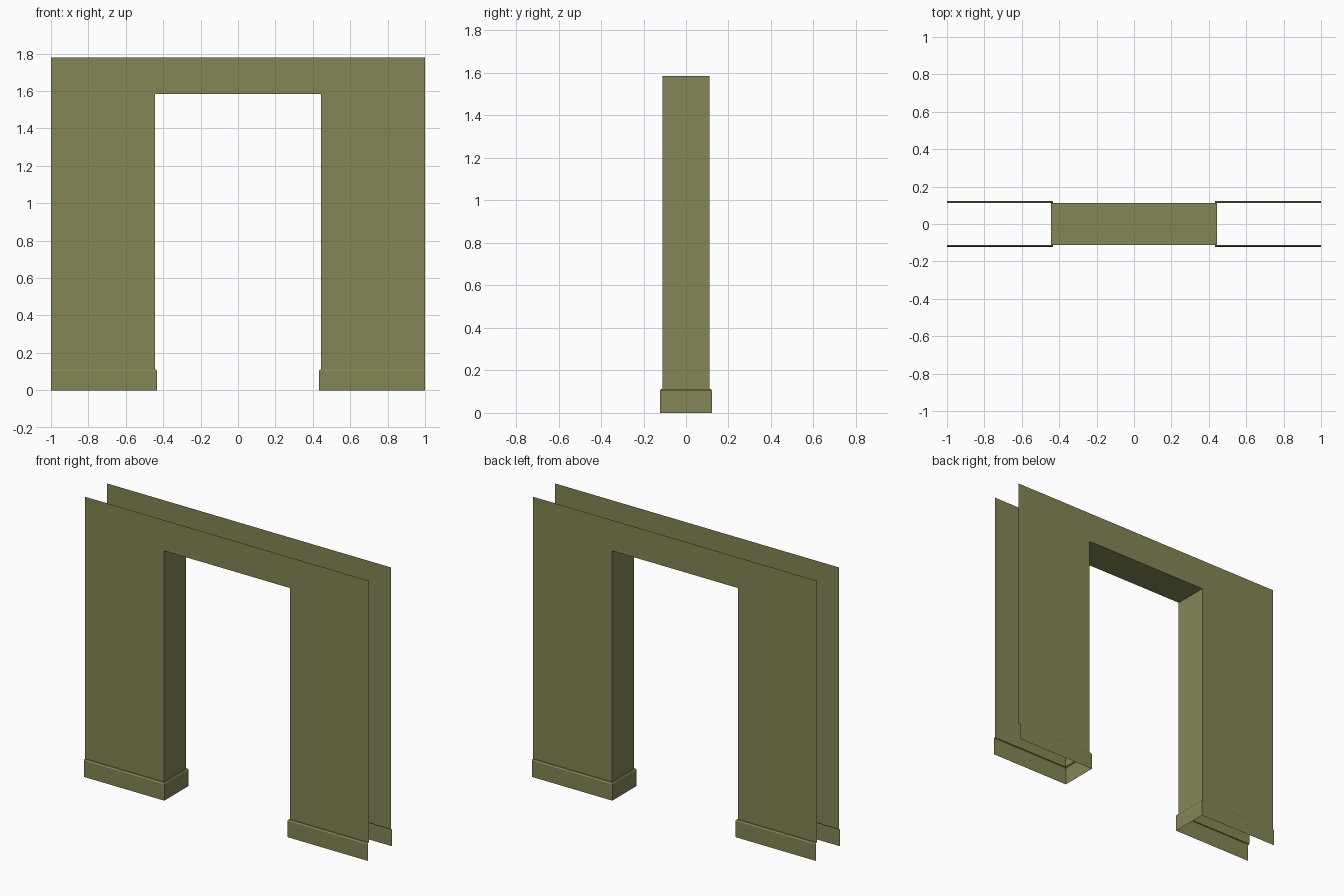
import bpy

if "Cube" in bpy.data.objects:
    bpy.data.objects.remove(bpy.data.objects["Cube"])

W, D, H = 1.0, 0.111, 1.78        # half width, half depth, height
OX, OZ = 0.445, 1.585             # opening half width and height
BASE = 0.112                      # baseboard height
# baseboard section: (outward offset, z), bottom to top
SECTION = [(0.011, 0), (0.011, 0.104), (0.006, BASE), (0, BASE)]

olive = bpy.data.materials.new("olive")
olive.diffuse_color = (0.232, 0.240, 0.093, 1)
olive.use_nodes = True
olive.node_tree.nodes["Principled BSDF"].inputs["Base Color"].default_value = olive.diffuse_color


def make(name, verts, faces):
    mesh = bpy.data.meshes.new(name)
    mesh.from_pydata(verts, [], faces)
    mesh.materials.append(olive)
    obj = bpy.data.objects.new(name, mesh)
    bpy.context.collection.objects.link(obj)
    return obj


# front and back wall sheets, notched by the doorway
outline = [(-W, BASE), (-OX, BASE), (-OX, OZ), (OX, OZ),
           (OX, BASE), (W, BASE), (W, H), (-W, H)]
for name, s in (("front_wall", 1), ("back_wall", -1)):
    make(name, [(s * x, -s * D, z) for x, z in outline], [tuple(range(8))])

# lining of the opening: two jambs and the underside of the lintel
path = [(OX, BASE), (OX, OZ), (-OX, OZ), (-OX, BASE)]
verts = [(x, y, z) for x, z in path for y in (-D, D)]
make("doorway_lining", verts,
     [(2 * i, 2 * i + 2, 2 * i + 3, 2 * i + 1) for i in range(3)])

# baseboards wrapped around each pier, mitred at the corners
for name, s in (("right_baseboard", 1), ("left_baseboard", -1)):
    verts, faces = [], []
    for d, z in SECTION:
        y, x = D + d, OX - d
        verts += [(s * px, py, z) for px, py in
                  ((W, -y), (x, -y), (x, y), (W, y))]
    for r in range(len(SECTION) - 1):
        for i in range(3):
            a = r * 4 + i
            f = (a + 1, a, a + 4, a + 5)
            faces.append(f if s > 0 else f[::-1])
    make(name, verts, faces)
